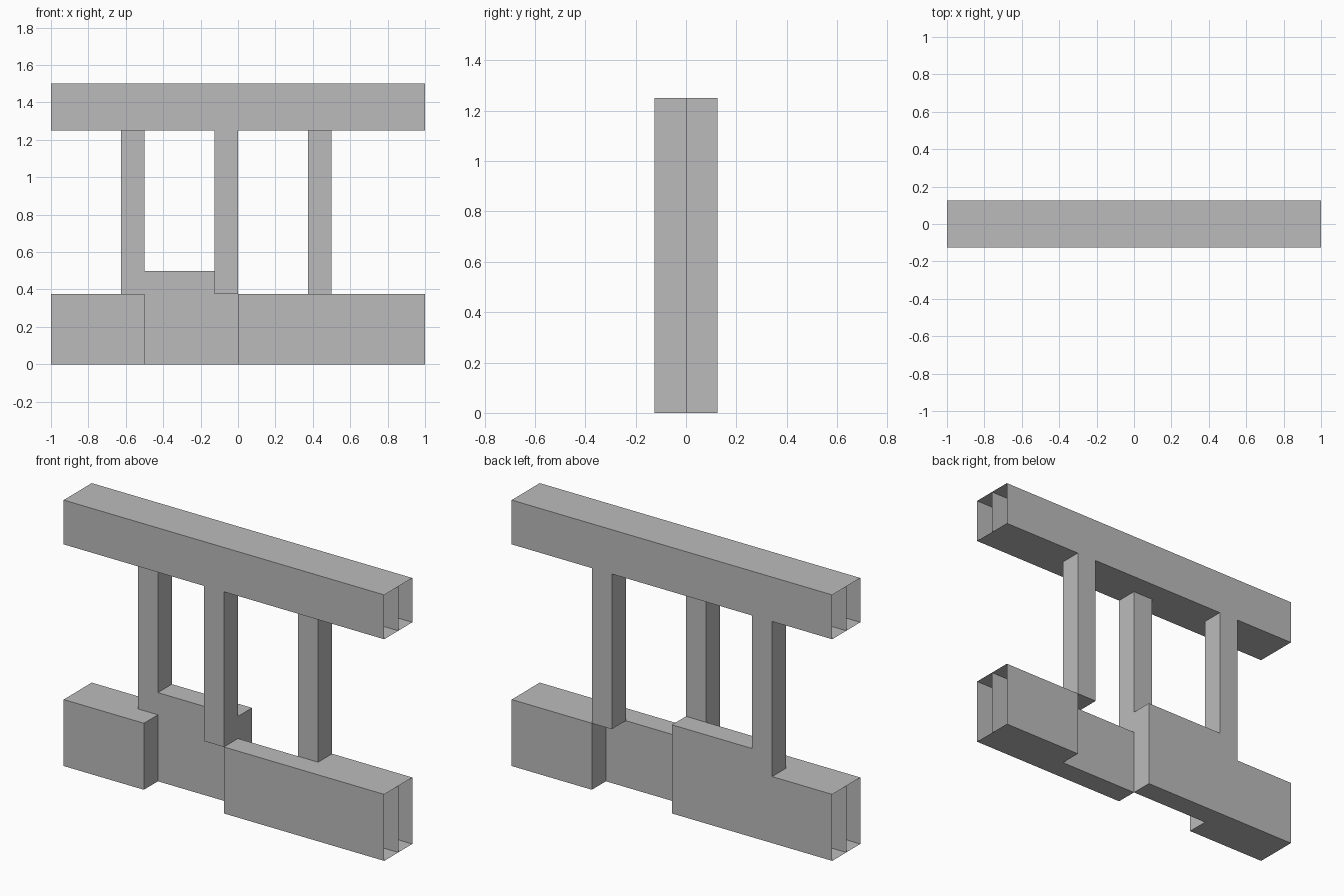
import bpy
import bmesh

if "Cube" in bpy.data.objects:
    bpy.data.objects.remove(bpy.data.objects["Cube"], do_unlink=True)

# Single plain grey material
grey = bpy.data.materials.new("plain_grey")
grey.use_nodes = True
colour = (0.5, 0.5, 0.5, 1)
grey.diffuse_color = colour
grey.node_tree.nodes["Principled BSDF"].inputs["Base Color"].default_value = colour

HALF = 1.0        # half of the overall length
DEPTH = 0.125     # thickness of each layer
RAIL = 0.375      # top of the lower rail
STEP = 0.5        # top of the raised lower block
BEAM = 1.25       # underside of the upper beam
TOP = 1.5


def slab(name, outline, y0, y1):
    """Extrude an x-z outline through y, leaving the outer rail ends open."""
    bm = bmesh.new()
    near = [bm.verts.new((x, y0, z)) for x, z in outline]
    far = [bm.verts.new((x, y1, z)) for x, z in outline]
    bm.faces.new(near)
    bm.faces.new(far[::-1])
    for i, (x, z) in enumerate(outline):
        j = (i + 1) % len(outline)
        if abs(x) == HALF and outline[j][0] == x:
            continue
        bm.faces.new((near[i], far[i], far[j], near[j]))
    bmesh.ops.recalc_face_normals(bm, faces=bm.faces)
    mesh = bpy.data.meshes.new(name)
    bm.to_mesh(mesh)
    bm.free()
    mesh.materials.append(grey)
    obj = bpy.data.objects.new(name, mesh)
    bpy.context.collection.objects.link(obj)
    return obj


def rail(name, x0, x1, y0, y1):
    return slab(name, [(x0, 0), (x1, 0), (x1, RAIL), (x0, RAIL)], y0, y1)


# Front layer: beam with one hanging post, and two lower rails
slab("front_beam_and_post", [
    (-HALF, TOP), (HALF, TOP), (HALF, BEAM), (0, BEAM), (0, RAIL),
    (-0.125, RAIL), (-0.125, BEAM), (-HALF, BEAM)], -DEPTH, 0)
rail("front_right_rail", -HALF, -0.5, -DEPTH, 0)
rail("front_left_rail", 0, HALF, -DEPTH, 0)

# Back layer: beam with two posts, one running into the stepped lower block
slab("back_beam_posts_and_block", [
    (-HALF, TOP), (HALF, TOP), (HALF, BEAM), (0.5, BEAM), (0.5, RAIL),
    (0.375, RAIL), (0.375, BEAM), (-0.5, BEAM), (-0.5, STEP), (0, STEP),
    (0, 0), (-HALF, 0), (-HALF, RAIL), (-0.625, RAIL), (-0.625, BEAM),
    (-HALF, BEAM)], 0, DEPTH)
rail("back_left_rail", 0.5, HALF, 0, DEPTH)
